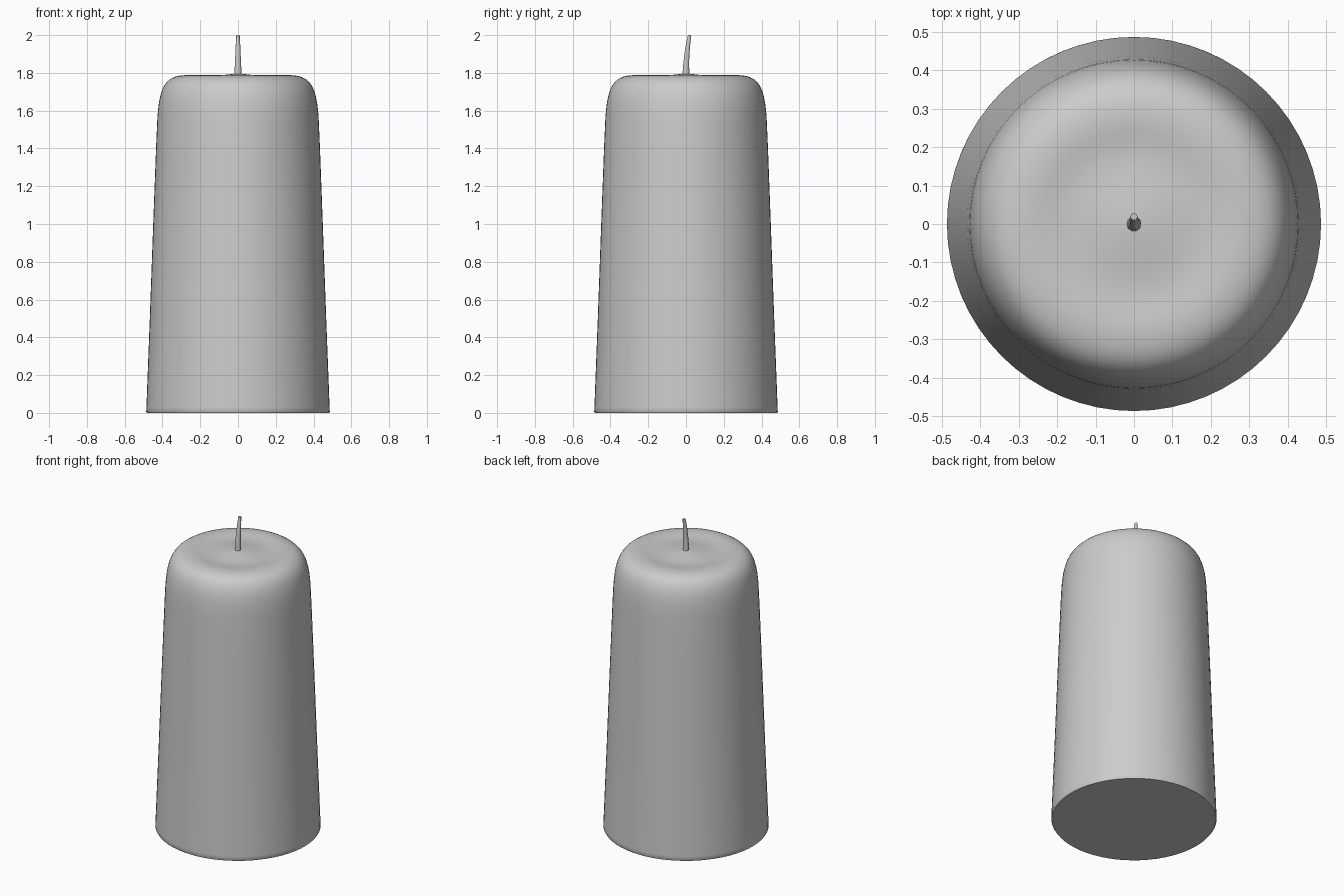
import bpy, bmesh, math
from mathutils import Vector

if "Cube" in bpy.data.objects:
    bpy.data.objects.remove(bpy.data.objects["Cube"])


def skin_rings(name, rings):
    """Join equal-sized rings of points into a closed tube with capped ends."""
    bm = bmesh.new()
    loops = [[bm.verts.new(p) for p in ring] for ring in rings]
    n = len(loops[0])
    for a, b in zip(loops, loops[1:]):
        for i in range(n):
            j = (i + 1) % n
            bm.faces.new((a[i], a[j], b[j], b[i]))
    bm.faces.new(loops[0][::-1])
    bm.faces.new(loops[-1])
    bmesh.ops.recalc_face_normals(bm, faces=bm.faces)
    mesh = bpy.data.meshes.new(name)
    bm.to_mesh(mesh)
    bm.free()
    obj = bpy.data.objects.new(name, mesh)
    bpy.context.collection.objects.link(obj)
    bpy.context.view_layer.objects.active = obj
    obj.select_set(True)
    bpy.ops.object.shade_smooth_by_angle(angle=math.radians(40))
    obj.select_set(False)
    return obj


def ring(center, radius, sides):
    c = Vector(center)
    return [c + Vector((radius * math.cos(2 * math.pi * i / sides),
                        radius * math.sin(2 * math.pi * i / sides), 0))
            for i in range(sides)]


# Wax body: tapered wall, rounded shoulder, shallow melt pool with raised centre
wall = [(0.482, 0), (0.486, 0.006), (0.485, 0.03), (0.467, 0.5),
        (0.449, 1.0), (0.434, 1.4), (0.428, 1.54)]
p0, p1, p2, p3 = (Vector(p) for p in
                  ((0.428, 1.54), (0.419, 1.73), (0.385, 1.788), (0.27, 1.788)))
shoulder = []
for k in range(1, 15):
    t = k / 14
    s = 1 - t
    shoulder.append(tuple(s**3 * p0 + 3 * s * s * t * p1 + 3 * s * t * t * p2 + t**3 * p3))
pool = [(0.24, 1.785), (0.21, 1.781), (0.18, 1.779), (0.14, 1.781),
        (0.10, 1.786), (0.06, 1.791), (0.03, 1.794), (0.01, 1.795)]
skin_rings("wax_body", [ring((0, 0, z), r, 64) for r, z in wall + shoulder + pool])

# Wick: thin tapered stem leaning slightly backwards
wick = [(0.000, 1.78, 0.019), (0.000, 1.80, 0.019), (0.001, 1.85, 0.016),
        (0.005, 1.90, 0.014), (0.011, 1.95, 0.012), (0.019, 2.0, 0.009)]
skin_rings("wick", [ring((0, y, z), r, 10) for y, z, r in wick])
